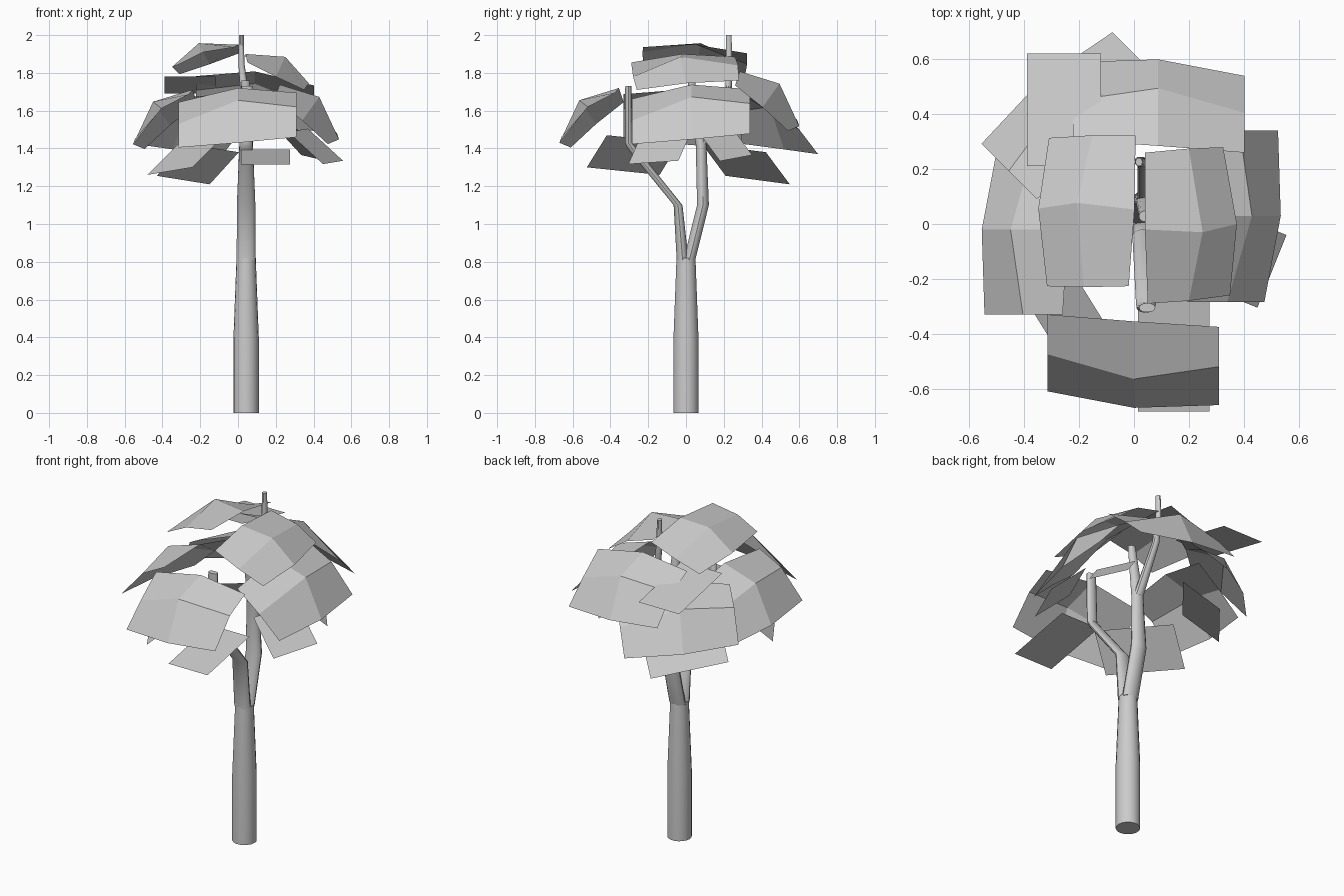
import bpy, math
from mathutils import Matrix, Vector

if "Cube" in bpy.data.objects:
    bpy.data.objects.remove(bpy.data.objects["Cube"])


def add_mesh(name, verts, faces):
    me = bpy.data.meshes.new(name)
    me.from_pydata([tuple(v) for v in verts], [], faces)
    me.update()
    ob = bpy.data.objects.new(name, me)
    bpy.context.collection.objects.link(ob)
    return ob


def tube(name, rings, n=14):
    # rings: (x, y, z, radius_x, radius_y)
    verts, faces = [], []
    for x, y, z, rx, ry in rings:
        for i in range(n):
            a = 2 * math.pi * i / n
            verts.append((x + rx * math.cos(a), y + ry * math.sin(a), z))
    for r in range(len(rings) - 1):
        for i in range(n):
            j = (i + 1) % n
            faces.append((r*n + i, r*n + j, r*n + n + j, r*n + n + i))
    faces.append(tuple(reversed(range(n))))
    faces.append(tuple(range(len(verts) - n, len(verts))))
    ob = add_mesh(name, verts, faces)
    bpy.ops.object.select_all(action='DESELECT')
    ob.select_set(True)
    bpy.context.view_layer.objects.active = ob
    bpy.ops.object.shade_smooth_by_angle(angle=math.radians(35))
    return ob


def leaf(name, pts, turn, shift, tilt=0):
    # 3 x 3 bent leaf card: turn about z, then move
    m = Matrix.Translation(shift) @ Matrix.Rotation(tilt, 4, 'Y') @ Matrix.Rotation(math.radians(turn), 4, 'Z')
    faces = [(r*3 + c + 3, r*3 + c + 4, r*3 + c + 1, r*3 + c) for r in range(2) for c in range(2)]
    return add_mesh(name, [m @ Vector(p) for p in pts], faces)


def card(name, a, b, run, rise):
    # flat leaf card rising inward from its outer edge a-b
    a, b = Vector(a), Vector(b)
    d = b - a
    side = Vector((-d.y, d.x, 0)).normalized() * run
    if side.dot(Vector((a.x + b.x, a.y + b.y, 0))) > 0:
        side = -side
    up = side + Vector((0, 0, rise))
    q = [a, b, b + up, a + up]
    if (q[1] - q[0]).cross(q[2] - q[1]).z < 0:
        q.reverse()
    return add_mesh(name, q, [(0, 1, 2, 3)])


# trunk and forked branches
X = 0.043
tube("trunk", [(X, 0, 0, .067, .067), (X, 0, .4, .067, .067), (X, 0, .82, .051, .051)], 18)
tube("front_branch", [(X, -.018, .81, .05, .032), (X, -.042, 1.1, .049, .024),
                      (X, -.285, 1.4, .036, .026), (X, -.305, 1.43, .034, .019),
                      (.048, -.305, 1.73, .03, .017)])
tube("back_branch", [(X, .018, .81, .05, .032), (X, .09, 1.1, .049, .032),
                     (X, .08, 1.42, .036, .029), (.04, .028, 1.76, .022, .02)])
tube("top_branch", [(X, .085, 1.42, .03, .026), (.035, .225, 1.7, .022, .018),
                    (.018, .228, 1.85, .016, .018), (.018, .226, 2.0, .013, .016)], 10)

# large bent leaves around the crown
big = [(-.315, -.33, 1.645), (0, -.355, 1.72), (.31, -.375, 1.695),
       (-.315, -.475, 1.53), (0, -.565, 1.655), (.31, -.52, 1.62),
       (-.315, -.61, 1.405), (0, -.67, 1.43), (.31, -.66, 1.46)]
leaf("front_leaf", big, 0, (0, 0, 0))
leaf("right_leaf", big, 90, (-.135, .03, .018))
leaf("left_leaf", big, -90, (.115, -.02, -.008))
leaf("back_leaf", big, 180, (.088, -.07, .088))
leaf("back_left_leaf", big, 225, (.13, .045, -.035))

# shallower leaves on top
top = [(.05, -.29, 1.855), (.04, -.02, 1.9), (.04, .26, 1.885),
       (.2, -.28, 1.78), (.25, -.03, 1.885), (.2, .275, 1.84),
       (.35, -.26, 1.71), (.375, 0, 1.745), (.325, .28, 1.76)]
leaf("top_right_leaf", top, 0, (0, 0, 0))
low = [(x, y, z - 1.9) for x, y, z in top]
leaf("top_left_leaf", low, 176, (.04, .03, 1.945), .11)

# flat cards beneath the crown
card("low_left_card", (-.48, -.14, 1.26), (-.24, -.525, 1.3), .2, .17)
card("low_back_card", (-.43, .21, 1.255), (-.15, .55, 1.21), .2, .17)
card("low_right_card", (.556, -.04, 1.335), (.45, -.305, 1.317), .2, .17)
card("low_back_right_card", (.47, .18, 1.333), (.335, .35, 1.365), .2, .17)
card("low_front_card", (.015, -.683, 1.315), (.275, -.683, 1.315), .4, .08)
card("high_back_card", (-.12, .622, 1.69), (-.39, .622, 1.69), .41, .09)
